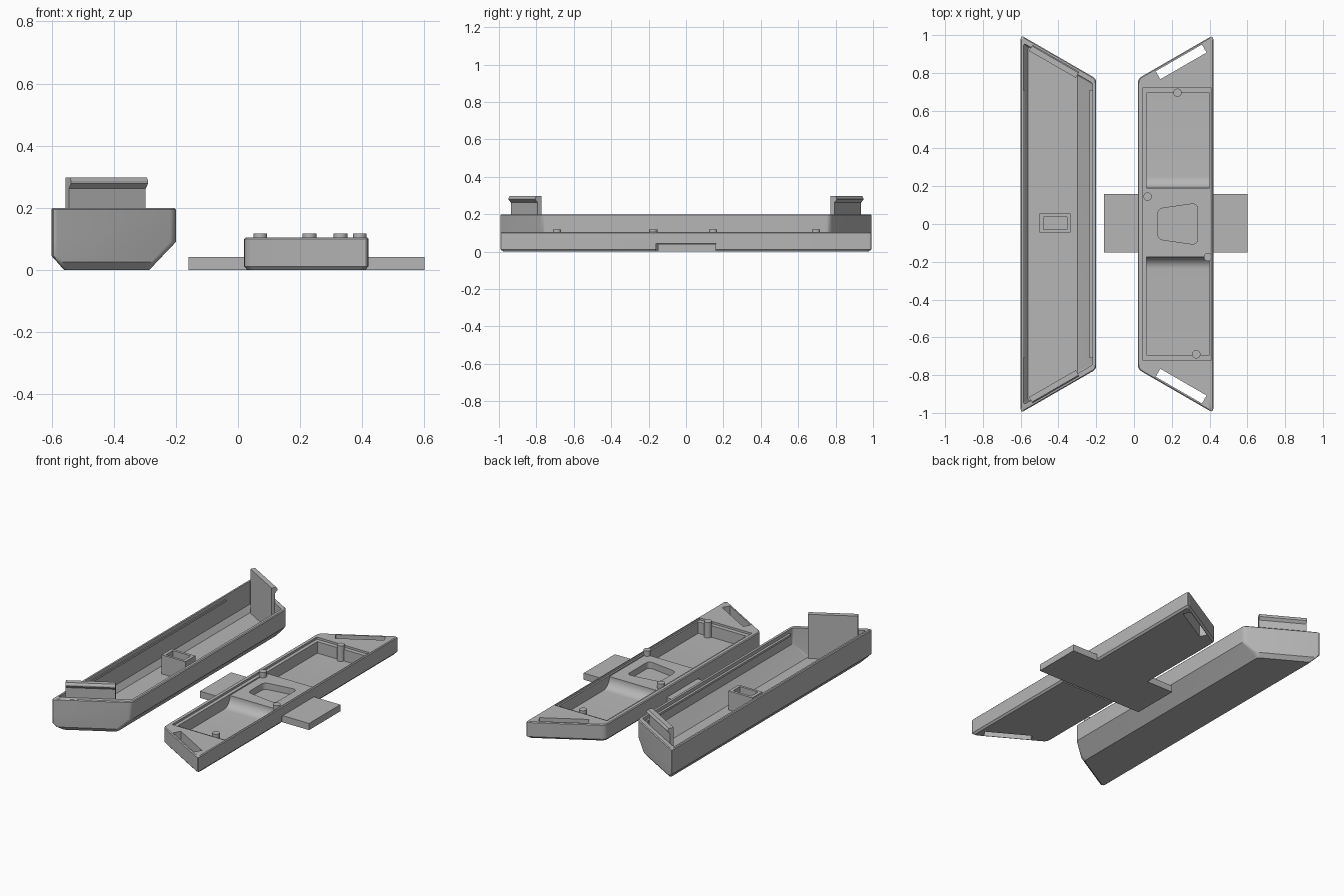
import bpy, bmesh, math
from mathutils import Vector

if "Cube" in bpy.data.objects:
    bpy.data.objects.remove(bpy.data.objects["Cube"])

grey = bpy.data.materials.new("plain grey")
grey.diffuse_color = (0.47, 0.47, 0.47, 1)
grey.use_nodes = True
grey.node_tree.nodes["Principled BSDF"].inputs["Base Color"].default_value = grey.diffuse_color
C, S = math.cos(math.radians(30)), 0.5      # slanted ends run at 30 degrees


def fillet(pts, r, n=5):
    """Round every corner of a 2D polygon."""
    out = []
    for i, p in enumerate(pts):
        p, a, b = Vector(p), Vector(pts[i - 1]), Vector(pts[(i + 1) % len(pts)])
        a, b = p + (a - p).normalized() * r, p + (b - p).normalized() * r
        for k in range(n + 1):
            t = k / n
            out.append(a * (1 - t) ** 2 + p * 2 * t * (1 - t) + b * t * t)
    return out


def loft(name, rings):
    """Closed solid through equal-length rings of 3D points."""
    bm = bmesh.new()
    loops = [[bm.verts.new(p) for p in ring] for ring in rings]
    n = len(loops[0])
    for lo, hi in zip(loops, loops[1:]):
        for i in range(n):
            j = (i + 1) % n
            bm.faces.new((lo[i], lo[j], hi[j], hi[i]))
    bm.faces.new(loops[0][::-1])
    bm.faces.new(loops[-1])
    bmesh.ops.recalc_face_normals(bm, faces=bm.faces)
    me = bpy.data.meshes.new(name)
    bm.to_mesh(me)
    bm.free()
    me.materials.append(grey)
    ob = bpy.data.objects.new(name, me)
    bpy.context.collection.objects.link(ob)
    return ob


def prism(name, pts, z0, z1):
    return loft(name, [[(p[0], p[1], z) for p in pts] for z in (z0, z1)])


def box(name, x0, x1, y0, y1, z0, z1):
    return prism(name, [(x0, y0), (x1, y0), (x1, y1), (x0, y1)], z0, z1)


def shell(name, levels, r, flip=False):
    """Trapezoid body; each level is z, left x, right x, end inset."""
    rings = []
    for z, x0, x1, e in levels:
        y0, y1 = (1 - S / C * (x + 0.6) - e / C for x in (x0, x1))
        pts = fillet([(x0, -y0), (x1, -y1), (x1, y1), (x0, y0)], r)
        rings.append([(-0.18 - p.x if flip else p.x, p.y, z) for p in pts])
    return loft(name, rings)


def end_point(s, d, sign, flip=False):
    """Point s along a slanted end and d inward from it."""
    x = -0.6 + s * C - d * S
    return (-0.18 - x if flip else x, sign * (1 - s * S - d * C))


def boolean(ob, tools, op='DIFFERENCE'):
    for t in tools:
        m = ob.modifiers.new("cut", 'BOOLEAN')
        m.operation, m.solver, m.object = op, 'EXACT', t
        bpy.context.view_layer.objects.active = ob
        bpy.ops.object.modifier_apply(modifier=m.name)
        bpy.data.objects.remove(t)


# Tray with bevelled underside, hollowed out
tray = shell("tray", [(0, -0.56, -0.285, 0.02), (0.025, -0.582, -0.262, 0),
                      (0.045, -0.6, -0.243, 0), (0.09, -0.6, -0.2, 0),
                      (0.195, -0.6, -0.2, 0), (0.2, -0.595, -0.205, 0.005)], 0.022)
boolean(tray, [shell("cavity", [(0.02, -0.56, -0.298, 0.032), (0.055, -0.584, -0.262, 0.03),
                                (0.1, -0.584, -0.22, 0.03), (0.25, -0.584, -0.22, 0.03)], 0.012)])

# Snap ridges along the long inner walls
box("left_ridge", -0.586, -0.578, -0.71, 0.71, 0.165, 0.178)
box("right_ridge", -0.235, -0.218, -0.71, 0.71, 0.165, 0.178)

# Hollow square post in the tray
post = box("tray_post", -0.5, -0.335, -0.045, 0.055, 0.015, 0.14)
boolean(post, [box("post_hole", -0.48, -0.355, -0.03, 0.038, 0.03, 0.2)])

# Hooked clips at both slanted ends
hook = [(0.05, 0.015), (0.028, 0.015), (0.028, 0.262), (0.013, 0.278),
        (0.013, 0.286), (0.02, 0.298), (0.05, 0.298)]
for sign, name in ((1, "back_clip"), (-1, "front_clip")):
    loft(name, [[(*end_point(s, d, sign), z) for d, z in hook] for s in (0.08, 0.366)])

# Lid body with recess, two pockets, clip slots, strap channel and window
lid = shell("lid", [(0, -0.59, -0.21, 0.01), (0.012, -0.6, -0.2, 0),
                    (0.1, -0.6, -0.2, 0), (0.105, -0.595, -0.205, 0.005)], 0.025, True)
cuts = [box("recess", 0.045, 0.41, -0.72, 0.72, 0.092, 0.2),
        box("platform_recess", 0.067, 0.4, -0.3, 0.3, 0.085, 0.2),
        box("strap_channel", -0.1, 0.6, -0.16, 0.16, -0.1, 0.045)]
for sign, y0, y1 in ((1, 0.19, 0.693), (-1, 0.175, 0.693)):
    # Pocket profile with a concave curve rising to the middle platform
    arc = [(y0 + 0.062 * (1 - math.sin(a)), 0.02 + 0.062 * (1 - math.cos(a)))
           for a in (math.pi / 2 * k / 8 for k in range(9))]
    prof = [(y1, 0.2), (y1, 0.02)] + arc + [(y0, 0.2)]
    cuts.append(loft("pocket", [[(x, sign * y, z) for y, z in prof] for x in (0.067, 0.4)]))
    slot = [end_point(s, d, sign, True)
            for s, d in ((0.077, 0.013), (0.36, 0.013), (0.36, 0.062), (0.077, 0.062))]
    cuts.append(prism("slot", slot, -0.1, 0.2))
window = fillet([(0.125, -0.08), (0.335, -0.11), (0.335, 0.11), (0.125, 0.08)], 0.03)
cuts.append(prism("window", window, 0.03, 0.2))
boolean(lid, cuts)

# Locating pegs on the lid
for i, (x, y, z) in enumerate([(0.23, 0.695, 0.015), (0.072, 0.145, 0.05),
                               (0.392, -0.175, 0.05), (0.33, -0.69, 0.015)]):
    circle = [(x + 0.022 * math.cos(a), y + 0.022 * math.sin(a))
              for a in (math.tau * k / 24 for k in range(24))]
    prism(f"peg_{i + 1}", circle, z, 0.118)

# Flat strap running through the channel under the lid
box("strap", -0.16, 0.6, -0.15, 0.16, 0, 0.042)

# Smooth the rounded parts, keep hard edges
for ob in bpy.context.scene.objects:
    ob.select_set(True)
    bpy.context.view_layer.objects.active = ob
bpy.ops.object.shade_smooth_by_angle(angle=math.radians(30))
